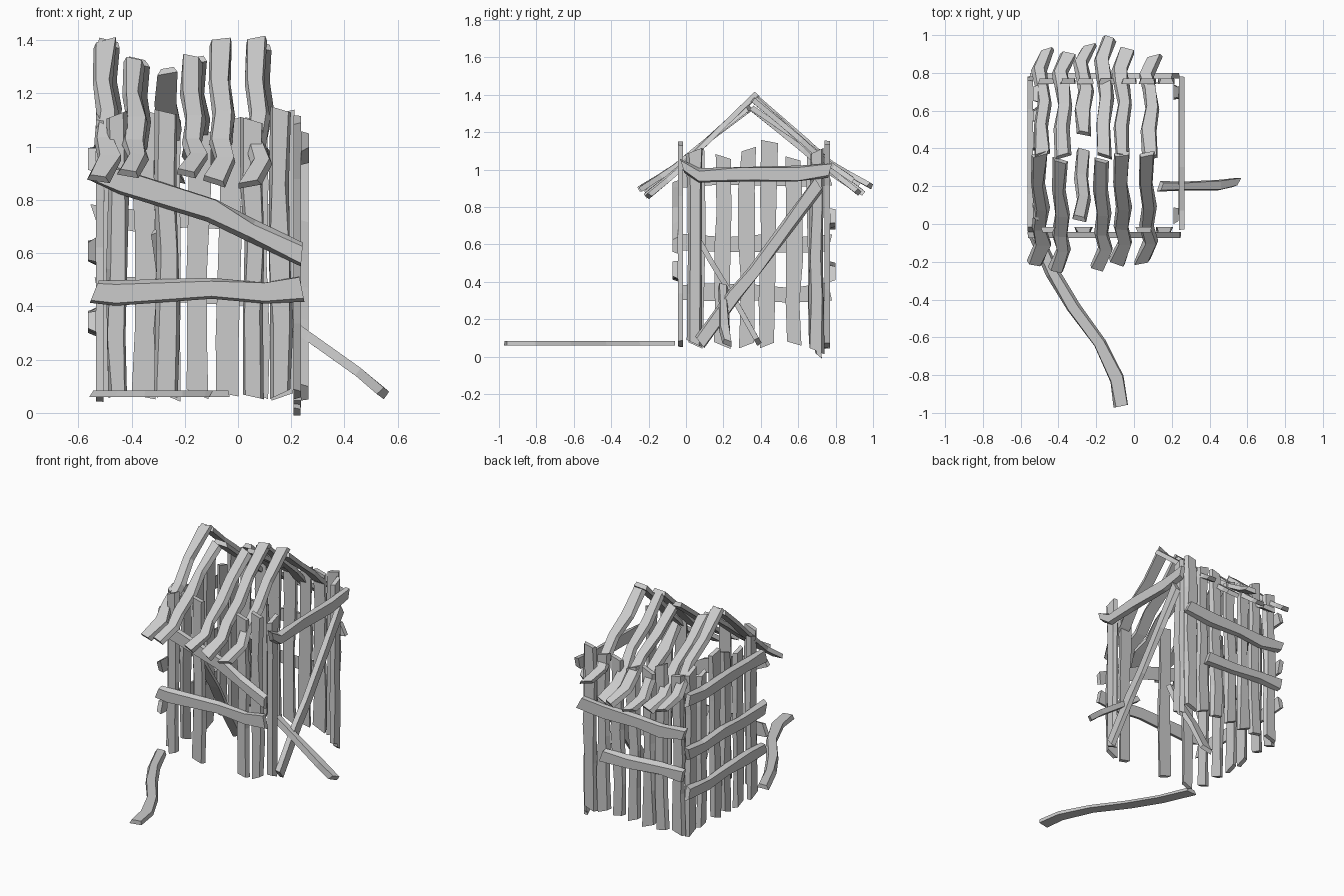
import bpy, bmesh, random
from mathutils import Vector

random.seed(7)


def plank(name, pts, out, w=0.08, t=0.028, n=4, wob=0.008):
    """Rough-hewn board along pts; out = outward face direction."""
    pts = [Vector(p) for p in pts]
    out = Vector(out)
    axis = (pts[-1] - pts[0]).normalized()
    side = out.cross(axis).normalized()
    nrm = axis.cross(side).normalized()
    if len(pts) == 2:  # subdivide straight boards and make them crooked
        a, b = pts
        pts = [a.lerp(b, min(1, max(0, i / n + (random.uniform(-.06, .06) if 0 < i < n else 0))))
               + side * random.uniform(-wob, wob) for i in range(n + 1)]
    bm = bmesh.new()
    rings = []
    last = len(pts) - 1
    for i, p in enumerate(pts):
        hw = w / 2 * random.uniform(.86, 1.06)
        l, r = hw * random.uniform(.55, .98), hw * random.uniform(.55, .98)
        skew = random.choice((-1, 1)) * random.uniform(.008, .02) if i in (0, last) else 0
        ring = []
        for s, h in ((-hw, -.5), (hw, -.5), (r, .5), (-l, .5)):
            ring.append(bm.verts.new(p + side * s + nrm * h * t + axis * skew * (s / hw)))
        rings.append(ring)
    for a, b in zip(rings, rings[1:]):
        for k in range(4):
            bm.faces.new((a[k], a[(k + 1) % 4], b[(k + 1) % 4], b[k]))
    bm.faces.new(rings[0][::-1])
    bm.faces.new(rings[-1])
    bmesh.ops.recalc_face_normals(bm, faces=bm.faces)
    me = bpy.data.meshes.new(name)
    bm.to_mesh(me)
    bm.free()
    ob = bpy.data.objects.new(name, me)
    bpy.context.collection.objects.link(ob)
    return ob


FRONT, BACK, LEFT, RIGHT, UP = (0, -1, 0), (0, 1, 0), (-1, 0, 0), (1, 0, 0), (0, 0, 1)

# Front wall boards: x, bottom, top, width
for x, z0, z1, w in ((-.455, .07, 1.12, .08), (-.27, .07, 1.13, .09),
                     (.055, .06, 1.1, .085), (.16, .07, 1.14, .085)):
    plank("front_wall_board", [(x, -.03, z0), (x, -.03, z1)], FRONT, w)

# Back wall boards
for x, z0, z1 in ((-.47, .07, 1.1), (-.35, .06, 1.14), (-.255, .06, 1.08), (-.15, .07, 1.07),
                  (-.035, .07, 1.1), (.07, .07, 1.1), (.17, .06, 1.13)):
    plank("back_wall_board", [(x, .755, z0), (x, .755, z1)], BACK, .085)

# Left wall boards
for y, z0, z1 in ((.055, .06, 1.11), (.195, .06, 1.07), (.33, .06, 1.11),
                  (.44, .06, 1.15), (.575, .07, 1.06), (.69, .06, 1.12)):
    plank("left_wall_board", [(-.52, y, z0), (-.52, y, z1)], LEFT, .085)

# Right wall corner boards, most of the wall is missing
plank("right_wall_board", [(.222, .05, .07), (.222, .05, 1.1)], RIGHT, .085)
plank("right_wall_board", [(.222, .7, .03), (.222, .7, 1.1)], RIGHT, .08)

# Horizontal rails outside each wall
plank("front_rail", [(-.54, -.058, .455), (-.46, -.058, .45), (-.1, -.058, .468),
                     (.1, -.058, .45), (.24, -.058, .465)], FRONT, .09, .03)
plank("front_slanted_rail", [(-.54, -.058, .91), (-.43, -.058, .865), (-.1, -.058, .76),
                             (.05, -.058, .685), (.24, -.058, .595)], FRONT, .09, .03)
for z in (.34, .61, .95):
    plank("left_rail", [(-.549, -.03, z), (-.549, .77, z)], LEFT, .09, .03, 4, .014)
plank("back_rail", [(-.54, .785, .73), (.22, .785, .745)], BACK, .09, .03, 4, .014)
plank("back_short_rail", [(-.53, .785, .46), (.06, .785, .455)], BACK, .085, .03, 3, .012)
plank("right_rail", [(.252, -.02, 1.02), (.252, .07, .97), (.252, .3, .975),
                     (.252, .6, .98), (.252, .77, .995)], RIGHT, .085, .03)

# Diagonal brace on the right wall
plank("right_brace", [(.25, .07, .08), (.25, .71, .92)], RIGHT, .075, .028)


# Roof slats: bend follows the slope, with a crook near the eave
def slat(name, x, top, eave, crook, w=.082):
    (y0, z0), (y1, z1) = top, eave
    d = 1 if y1 > y0 else -1
    pts = []
    for f, dx, dz in ((0, 0, 0), (.28, -.008, -.004), (.5, .012, -.008),
                      (.68, -.004, -.018), (.82, crook * .018, -.012), (1, -crook * .025, 0)):
        pts.append((x + dx, y0 + (y1 - y0) * f, z0 + (z1 - z0) * f + dz))
    wide = plank(name, pts, (0, d * .65, .75), w, .028)
    return wide


for x, y0, z0, y1, z1 in ((-.5, .37, 1.39, -.21, .88), (-.39, .335, 1.32, -.245, .90),
                          (-.17, .335, 1.33, -.235, .90), (-.065, .37, 1.395, -.205, .87),
                          (.07, .37, 1.40, -.2, .86)):
    slat("front_roof_slat", x, (y0, z0), (y1, z1), 1)
for x, y0, z0, y1, z1 in ((-.485, .37, 1.39, .92, .93), (-.375, .36, 1.32, .9, .90),
                          (-.265, .48, 1.285, .94, .88), (-.155, .36, 1.325, .985, .915),
                          (-.06, .36, 1.39, .92, .88), (.085, .35, 1.38, .885, .95)):
    slat("back_roof_slat", x, (y0, z0), (y1, z1), -1)

# Fallen roof slat leaning inside the hut
plank("fallen_roof_slat", [(-.29, .03, .69), (-.265, .14, .5), (-.28, .25, .32), (-.27, .385, .08)],
      (0, .8, .5), .08)

# Board leaning out of the right wall
plank("leaning_board", [(.14, .2, .375), (.26, .2, .29), (.45, .205, .155), (.545, .22, .075)],
      (.55, 0, .8), .055, .035)

# Board lying on the ground in front
plank("ground_board", [(-.52, -.06, .072), (-.43, -.26, .072), (-.32, -.44, .072),
                       (-.18, -.63, .072), (-.09, -.82, .072), (-.07, -.965, .072)], UP, .075, .026)

# Splinter marking the lowest point of the rear right corner post
plank("corner_post_splinter", [(.222, .715, .005), (.222, .705, .2)], RIGHT, .035, .026, 2)
